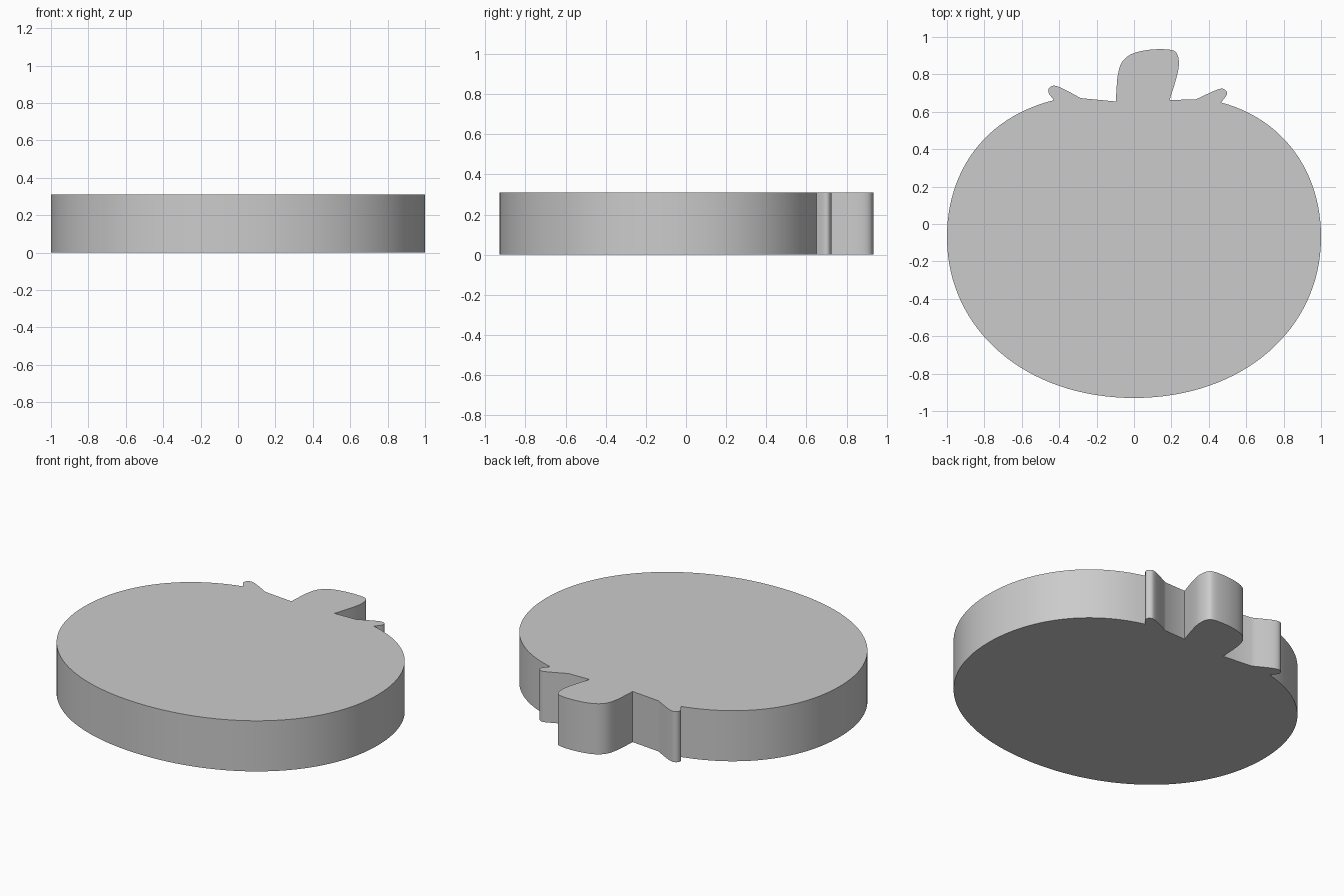
import bpy, bmesh, math
from mathutils import Vector
from mathutils.geometry import interpolate_bezier

if "Cube" in bpy.data.objects:
    bpy.data.objects.remove(bpy.data.objects["Cube"])

THICK = 0.31


def bez(a, h1, h2, b, n=24):
    """Sampled cubic segment, without its last point."""
    return [(p.x, p.y) for p in interpolate_bezier(*[Vector(v) for v in (a, h1, h2, b)], n + 1)][:-1]


def spline(pts, n=5):
    """Smooth curve through the points, without the last point."""
    out = []
    q = [Vector(p) for p in pts]
    q = [q[0]] + q + [q[-1]]
    for a, b, c, d in zip(q, q[1:], q[2:], q[3:]):
        out += bez(b, b + (c - a) / 6, c - (d - b) / 6, c, n)
    return out


# Round fruit body, from the right leaf clockwise to the left leaf
outline = bez((0.465, 0.65), (0.80, 0.56), (1, 0.28), (1, -0.07))
outline += bez((1, -0.07), (1, -0.565), (0.58, -0.93), (0, -0.93), 32)
outline += bez((0, -0.93), (-0.58, -0.93), (-1, -0.565), (-1, -0.07), 32)
outline += bez((-1, -0.07), (-1, 0.28), (-0.80, 0.57), (-0.428, 0.662))
# Left leaf
outline += spline([(-0.428, 0.662), (-0.458, 0.705), (-0.445, 0.735), (-0.40, 0.733), (-0.285, 0.673)])
outline += [(-0.285, 0.673)]
# Stem
outline += spline([(-0.097, 0.655), (-0.093, 0.73), (-0.086, 0.80), (-0.064, 0.866), (-0.01, 0.91),
                   (0.086, 0.932), (0.19, 0.932), (0.23, 0.91), (0.24, 0.85), (0.225, 0.775), (0.19, 0.663)])
outline += [(0.19, 0.663)]
# Right leaf
outline += spline([(0.33, 0.666), (0.45, 0.72), (0.487, 0.717), (0.497, 0.693), (0.465, 0.65)])

# Extrude the outline into a flat plaque
bm = bmesh.new()
face = bm.faces.new([bm.verts.new((x, y, 0)) for x, y in outline])
top = bmesh.ops.extrude_face_region(bm, geom=[face], use_keep_orig=True)
bmesh.ops.translate(bm, vec=(0, 0, THICK), verts=[v for v in top["geom"] if isinstance(v, bmesh.types.BMVert)])
bmesh.ops.recalc_face_normals(bm, faces=bm.faces)
mesh = bpy.data.meshes.new("fruit_plaque")
bm.to_mesh(mesh)
bm.free()
plaque = bpy.data.objects.new("fruit_plaque", mesh)
bpy.context.collection.objects.link(plaque)
bpy.context.view_layer.objects.active = plaque
plaque.select_set(True)
bpy.ops.object.shade_smooth_by_angle(angle=math.radians(35))
